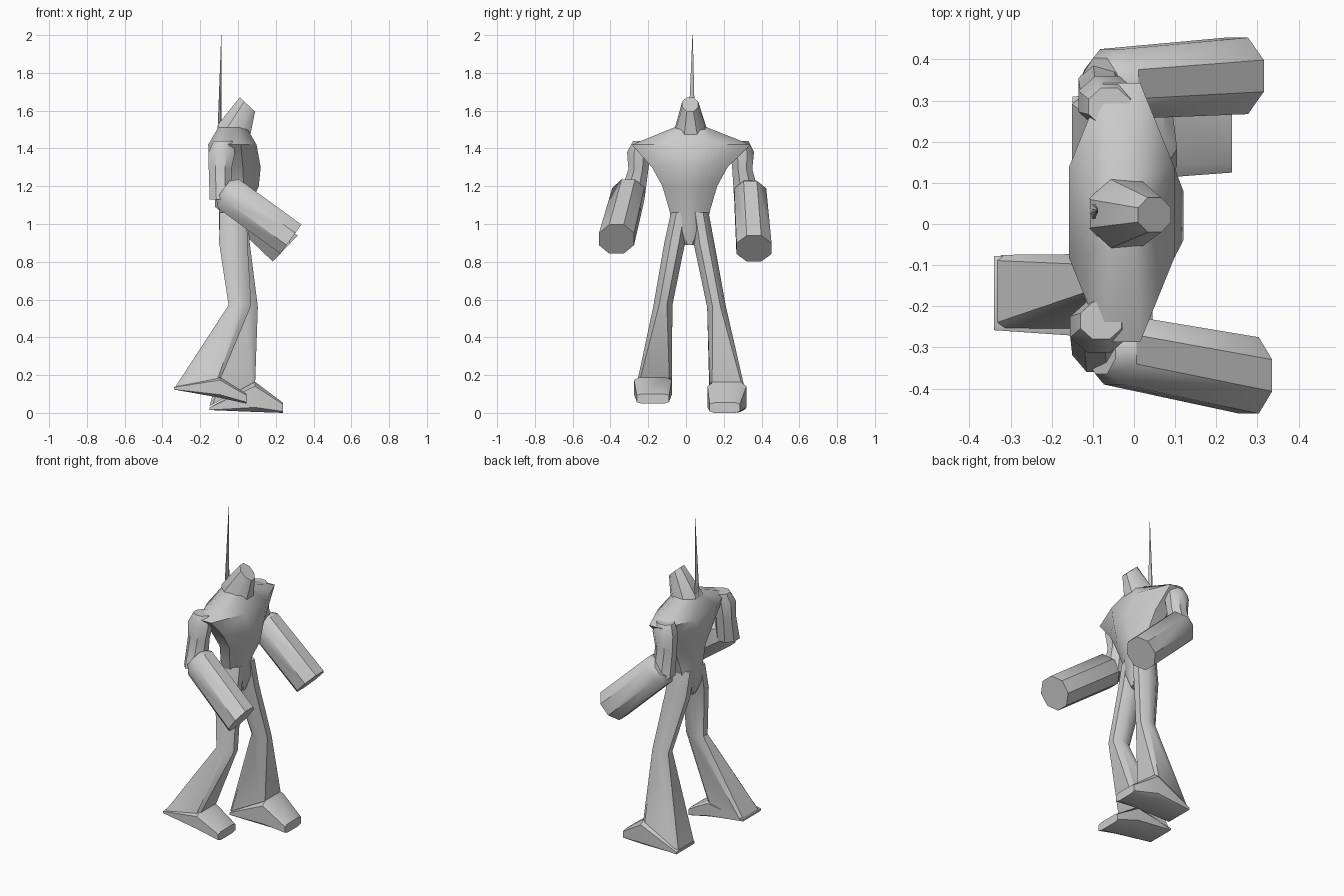
import bpy, bmesh, math
from mathutils import Vector


def loft(name, rings, m=0.414, smooth=40):
    """Skin eight-sided rings: (x, y, z, depth, half width, tilt about y[, corner squareness])."""
    bm = bmesh.new()
    loops = []
    for r in rings:
        x, y, z, a, b, tilt = r[:6]
        k = r[6] if len(r) > 6 else m
        t = math.radians(tilt)
        u = Vector((math.cos(t), 0, -math.sin(t))) * a
        v = Vector((0, b, 0))
        pts = [(1, -k), (1, k), (k, 1), (-k, 1), (-1, k), (-1, -k), (-k, -1), (k, -1)]
        loops.append([bm.verts.new(Vector((x, y, z)) + u * p + v * q) for p, q in pts])
    for lo, hi in zip(loops, loops[1:]):
        for i in range(8):
            j = (i + 1) % 8
            bm.faces.new((lo[i], lo[j], hi[j], hi[i]))
    bm.faces.new(loops[0][::-1])
    bm.faces.new(loops[-1])
    bmesh.ops.recalc_face_normals(bm, faces=bm.faces)
    me = bpy.data.meshes.new(name)
    bm.to_mesh(me)
    bm.free()
    ob = bpy.data.objects.new(name, me)
    bpy.context.collection.objects.link(ob)
    bpy.ops.object.select_all(action='DESELECT')
    ob.select_set(True)
    bpy.context.view_layer.objects.active = ob
    bpy.ops.object.shade_smooth_by_angle(angle=math.radians(smooth))
    return ob


# torso: crotch, waist, chest, shoulders, neck
loft("torso", [
    (-0.02, 0.02, 0.89, 0.05, 0.03, 0),
    (-0.025, 0.02, 0.97, 0.075, 0.085, 0),
    (-0.025, 0.02, 1.08, 0.075, 0.11, 0),
    (-0.005, 0.02, 1.20, 0.115, 0.145, 0, 0.3),
    (-0.015, 0.02, 1.30, 0.135, 0.20, 0, 0.3),
    (-0.03, 0.028, 1.42, 0.128, 0.315, 0, 0.35),
    (-0.03, 0.025, 1.51, 0.075, 0.09, 0),
])

# head: tapered stub leaning forward
loft("head", [
    (-0.025, 0.025, 1.44, 0.09, 0.10, 10),
    (-0.02, 0.025, 1.50, 0.09, 0.083, 18),
    (0.05, 0.022, 1.633, 0.055, 0.042, 43),
])

# antenna: thin spike rising from the back
loft("antenna", [
    (-0.125, 0.03, 1.30, 0.02, 0.018, 0),
    (-0.098, 0.03, 1.50, 0.010, 0.018, 0),
    (-0.088, 0.035, 2.00, 0.001, 0.001, 0),
])

# upper arms and octagonal forearms
arms = {
    "right": [(-0.08, -0.235), (-0.085, -0.25), (-0.095, -0.252), (-0.09, -0.29),
              (-0.05, -0.305, 1.16), (0.28, -0.368, 0.92)],
    "left": [(-0.06, 0.285), (-0.065, 0.298), (-0.07, 0.298), (-0.075, 0.325),
             (-0.055, 0.34, 1.16), (0.25, 0.36, 0.87)],
}
for side, (a, b, c, d, e, f) in arms.items():
    loft(side + "_upper_arm", [
        (*a, 1.44, 0.05, 0.045, 0),
        (*b, 1.38, 0.07, 0.062, 0),
        (*c, 1.29, 0.06, 0.053, 0),
        (*d, 1.13, 0.06, 0.07, 0),
    ])
    axis = Vector(f) - Vector(e)
    tilt = math.degrees(math.atan2(axis.x, axis.z)) - 180
    back = Vector(e) - axis * 0.09
    loft(side + "_forearm", [
        (*back, 0.06, 0.065, tilt),
        (*e, 0.095, 0.085, tilt),
        (*f, 0.095, 0.093, tilt),
    ])

# legs with flared shins: right trails, left is planted
loft("right_leg", [
    (-0.025, -0.03, 1.06, 0.072, 0.05, 0),
    (-0.025, -0.06, 0.90, 0.075, 0.055, 0),
    (0.01, -0.122, 0.57, 0.06, 0.05, 0),
    (-0.215, -0.165, 0.155, 0.128, 0.09, -13, 0.85),
])
loft("left_leg", [
    (-0.02, 0.07, 1.06, 0.072, 0.05, 0),
    (-0.01, 0.095, 0.90, 0.072, 0.055, 0),
    (0.05, 0.162, 0.56, 0.055, 0.05, 0),
    (-0.03, 0.215, 0.10, 0.137, 0.09, -28, 0.85),
])

# feet: low wedges, heel to toe
loft("right_foot", [
    (-0.34, -0.168, 0.13, 0.006, 0.09, 90, 0.95),
    (-0.095, -0.175, 0.135, 0.055, 0.10, 90, 0.7),
    (0.045, -0.175, 0.075, 0.026, 0.085, 90, 0.7),
])
loft("left_foot", [
    (-0.15, 0.22, 0.022, 0.007, 0.09, 90, 0.95),
    (0.09, 0.217, 0.085, 0.08, 0.103, 90, 0.7),
    (0.238, 0.205, 0.027, 0.027, 0.08, 90, 0.7),
])
